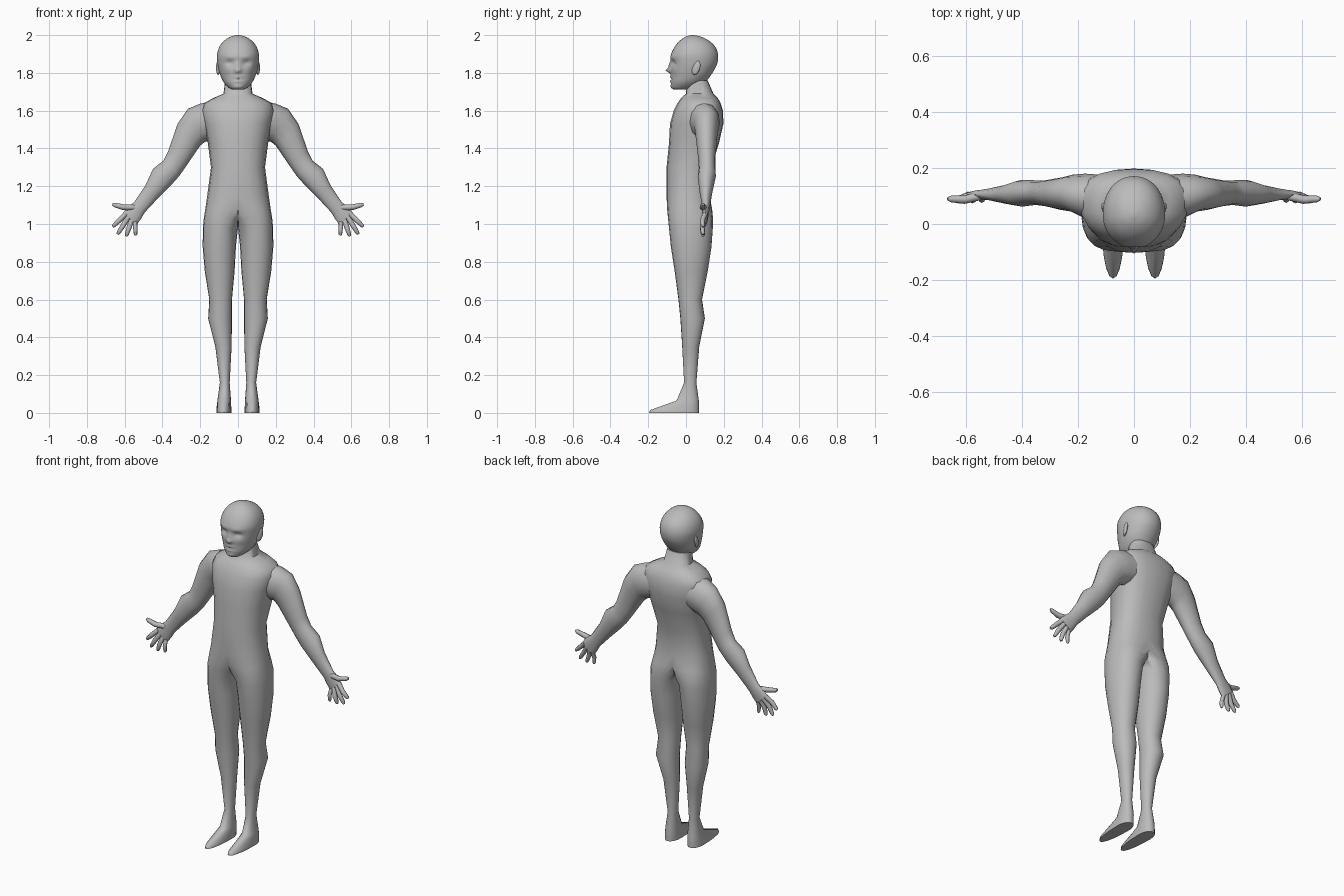
import bpy
import bmesh
from math import sin, cos, pi, exp, copysign
from mathutils import Vector

default_cube = bpy.data.objects.get("Cube")
if default_cube:
    bpy.data.objects.remove(default_cube, do_unlink=True)

# Single matte grey for the whole figure
grey = bpy.data.materials.new("plain grey")
grey.use_nodes = True
grey.diffuse_color = (0.5, 0.5, 0.5, 1)
grey.node_tree.nodes["Principled BSDF"].inputs["Base Color"].default_value = grey.diffuse_color


def power(value, squareness):
    return copysign(abs(value) ** (2 / squareness), value)


def level_ring(row, sides, squareness):
    """Horizontal outline: height, centre x, half width, front, widest y, back."""
    z, middle, half, front, widest, back = row
    points = []
    for i in range(sides):
        angle = 2 * pi * i / sides
        s = power(sin(angle), squareness)
        y = widest + s * ((back - widest) if s > 0 else (widest - front))
        points.append(Vector((middle + half * power(cos(angle), squareness), y, z)))
    return points


def spoke_ring(centre, u, v, sides):
    """Ellipse spanned by two half axes."""
    return [centre + u * cos(2 * pi * i / sides) + v * sin(2 * pi * i / sides)
            for i in range(sides)]


def add_loft(bm, rings):
    """Skin a chain of rings and cap both ends."""
    loops = [[bm.verts.new(p) for p in ring] for ring in rings]
    for low, high in zip(loops, loops[1:]):
        for i in range(len(low)):
            j = (i + 1) % len(low)
            bm.faces.new((low[i], low[j], high[j], high[i]))
    bm.faces.new(loops[0][::-1])
    bm.faces.new(loops[-1])
    bmesh.ops.recalc_face_normals(bm, faces=bm.faces[:])


def finish(bm, name, mirrored=False, sharp_angle=1.0):
    """Turn the bmesh into a smooth shaded object."""
    mesh = bpy.data.meshes.new(name)
    bm.to_mesh(mesh)
    bm.free()
    mesh.materials.append(grey)
    obj = bpy.data.objects.new(name, mesh)
    bpy.context.collection.objects.link(obj)
    bpy.ops.object.select_all(action="DESELECT")
    obj.select_set(True)
    bpy.context.view_layer.objects.active = obj
    bpy.ops.object.shade_smooth_by_angle(angle=sharp_angle)
    if mirrored:
        obj.modifiers.new("mirror", "MIRROR").merge_threshold = 0.0005
    return obj


def smooth_rows(rows, steps):
    """Catmull-Rom interpolation between profile rows."""
    result = []
    for k in range(len(rows) - 1):
        a, b, c, d = (rows[min(max(k + o, 0), len(rows) - 1)] for o in (-1, 0, 1, 2))
        for step in range(steps):
            t = step / steps
            result.append([q + t / 2 * (r - p + t * (2 * p - 5 * q + 4 * r - s
                           + t * (3 * (q - r) + s - p)))
                           for p, q, r, s in zip(a, b, c, d)])
    return result + [rows[-1]]


# Legs and torso: one half lofted from sole to neck, flattened on the midline
leg_rows = [
    (0, .075, .04, -.195, 0, .07),
    (.015, .075, .04, -.19, 0, .07),
    (.065, .073, .036, -.05, .02, .068),
    (.16, .07, .026, -.01, .022, .055),
    (.35, .077, .043, -.02, .025, .07),
    (.5, .095, .063, -.03, .035, .1),
    (.6, .092, .06, -.04, .02, .085),
    (.75, .097, .079, -.06, .02, .115),
    (.88, .099, .088, -.08, .02, .135),
    (.98, .093, .093, -.09, .02, .142),
]
torso_rows = [
    (1.03, .075, .106, -.095, .02, .143),
    (1.08, .045, .128, -.1, .02, .138),
    (1.15, 0, .163, -.103, .02, .125),
    (1.3, 0, .143, -.103, .03, .135),
    (1.43, 0, .16, -.09, .06, .175),
    (1.53, 0, .18, -.085, .08, .198),
    (1.6, 0, .195, -.065, .09, .196),
    (1.64, 0, .18, -.045, .09, .183),
    (1.667, 0, .13, -.025, .08, .168),
    (1.69, 0, .077, 0, .07, .145),
    (1.76, 0, .068, .005, .06, .115),
]
body = bmesh.new()
add_loft(body, [level_ring(r, 20, 2.1) for r in leg_rows]
         + [level_ring(r, 20, 2.4) for r in torso_rows])
for vert in body.verts:
    if vert.co.x < 0.0005:
        vert.co.x = 0
midline = [f for f in body.faces if all(v.co.x == 0 for v in f.verts)]
bmesh.ops.delete(body, geom=midline, context="FACES")
finish(body, "legs_and_torso", mirrored=True)

# Arms: outer edge x z, inner edge x z, centre y, half depth
arm_rows = [
    (.1, 1.655, .11, 1.45, .09, .085),
    (.2, 1.637, .15, 1.44, .1, .08),
    (.265, 1.61, .175, 1.435, .11, .066),
    (.32, 1.53, .2, 1.415, .108, .058),
    (.37, 1.385, .265, 1.32, .11, .046),
    (.395, 1.335, .31, 1.255, .112, .044),
    (.45, 1.292, .35, 1.21, .11, .048),
    (.49, 1.205, .425, 1.135, .106, .034),
    (.55, 1.115, .493, 1.062, .106, .02),
    (.583, 1.09, .512, 1.03, .104, .018),
    (.61, 1.058, .535, .998, .102, .014),
]
arm = bmesh.new()
arm_rings = []
for ox, oz, ix, iz, y, depth in arm_rows:
    outer, inner = Vector((ox, y, oz)), Vector((ix, y, iz))
    arm_rings.append(spoke_ring((outer + inner) / 2, (outer - inner) / 2,
                                Vector((0, depth, 0)), 12))
add_loft(arm, arm_rings)
finish(arm, "arms", mirrored=True)

# Fingers and thumb: base x z, tip x z, thickness
fingers = {
    "thumbs": (.545, 1.087, .665, 1.105, .016),
    "index_fingers": (.592, 1.055, .664, .985, .014),
    "middle_fingers": (.58, 1.038, .638, .945, .014),
    "ring_fingers": (.563, 1.022, .592, .935, .014),
    "little_fingers": (.545, 1.012, .542, .938, .012),
}
for name, (bx, bz, tx, tz, radius) in fingers.items():
    base, tip = Vector((bx, .102, bz)), Vector((tx, .088, tz))
    side = (tip - base).cross(Vector((0, 1, 0))).normalized()
    finger = bmesh.new()
    rings = []
    for t, scale, curl in ((0, 1, 0), (.5, .95, -.008), (.9, .75, 0), (1, .4, .002)):
        centre = base.lerp(tip, t) + Vector((0, curl, 0))
        if name == "thumbs":
            centre.z -= .03 * t * (1 - t)
        rings.append(spoke_ring(centre, side * radius * scale,
                                Vector((0, radius * scale, 0)), 8))
    add_loft(finger, rings)
    finish(finger, name, mirrored=True)

# Head: smooth skull loft
head_rows = [
    (1.712, 0, .03, -.065, -.03, .01),
    (1.722, 0, .05, -.075, -.01, .05),
    (1.75, 0, .076, -.08, .01, .1),
    (1.785, 0, .093, -.08, .03, .13),
    (1.82, 0, .103, -.08, .035, .152),
    (1.855, 0, .109, -.08, .035, .167),
    (1.895, 0, .111, -.08, .035, .17),
    (1.935, 0, .1, -.062, .035, .157),
    (1.967, 0, .077, -.037, .035, .127),
    (1.99, 0, .044, -.005, .035, .083),
    (2, 0, .01, .025, .035, .045),
]
head = bmesh.new()
add_loft(head, [level_ring(r, 48, 2.1) for r in smooth_rows(head_rows, 4)])

# Face features: centre x, z, spread x, z, push along y
features = [
    (0, 1.813, .013, .012, -.027),     # nose tip
    (0, 1.84, .011, .018, -.012),      # nose bridge
    (.043, 1.853, .02, .013, .015),    # eye sockets
    (.04, 1.885, .03, .009, -.005),    # brows
    (.055, 1.815, .02, .016, -.004),   # cheekbones
    (0, 1.777, .022, .006, -.005),     # upper lip
    (0, 1.766, .028, .004, .007),      # mouth line
    (0, 1.756, .02, .006, -.005),      # lower lip
    (0, 1.727, .025, .01, -.005),      # chin
]
for vert in head.verts:
    x, y, z = vert.co
    if y < 0.02:
        vert.co.y += sum(push * exp(-((abs(x) - fx) / sx) ** 2 - ((z - fz) / sz) ** 2)
                         for fx, fz, sx, sz, push in features)
finish(head, "head", sharp_angle=1.4)

# Ears: thin tilted shells
ear = bmesh.new()
bmesh.ops.create_uvsphere(ear, u_segments=12, v_segments=8, radius=1)
for vert in ear.verts:
    x, y, z = vert.co
    vert.co = Vector((.105 + .01 * x + .006 * y, .053 + .022 * y + .008 * z, 1.827 + .038 * z))
finish(ear, "ears", mirrored=True)
